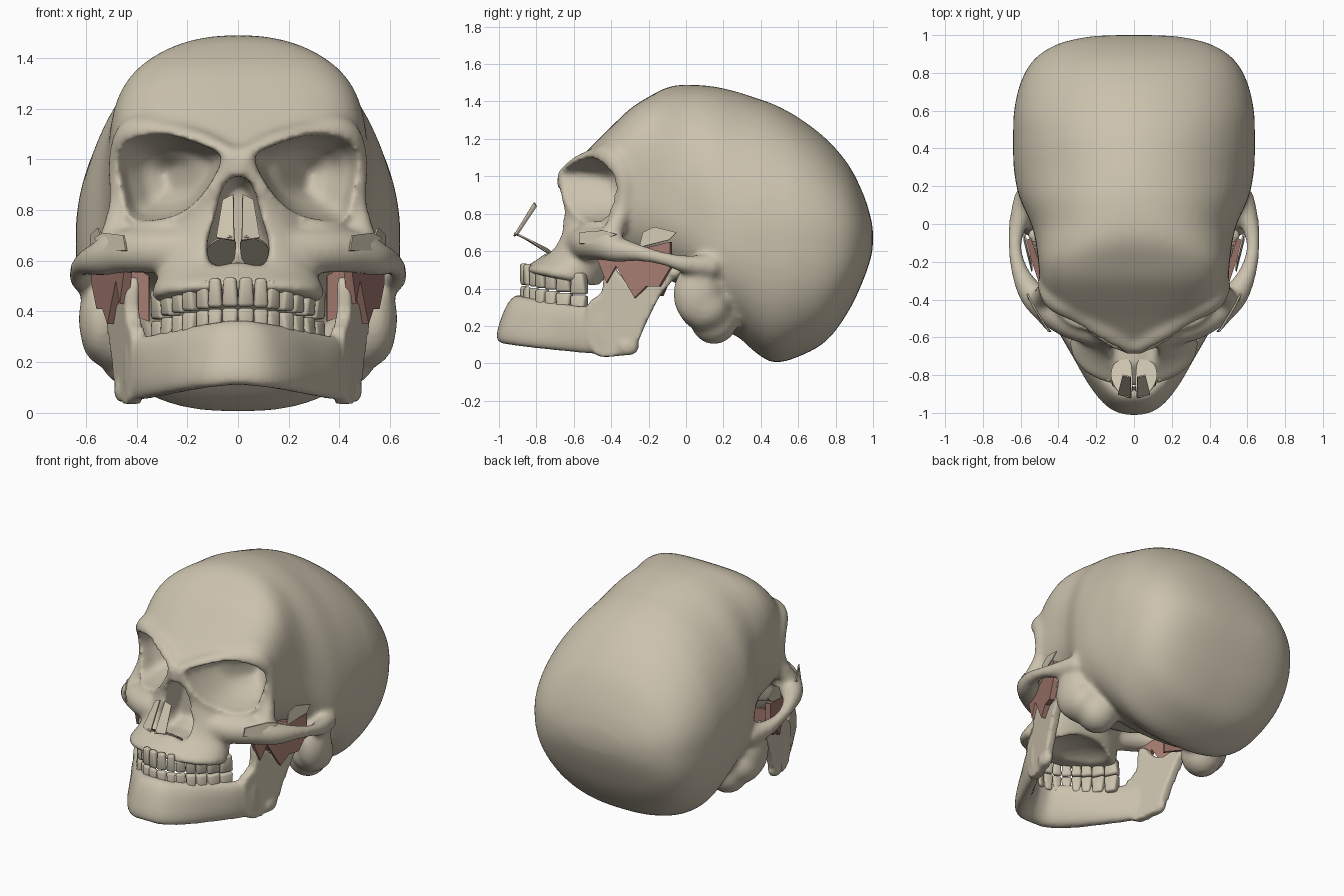
import bpy, bmesh, math
from mathutils import Vector, Matrix

cube = bpy.data.objects.get("Cube")
if cube:
    bpy.data.objects.remove(cube, do_unlink=True)


def material(name, rgb):
    m = bpy.data.materials.new(name)
    m.use_nodes = True
    m.diffuse_color = (*rgb, 1)
    m.node_tree.nodes["Principled BSDF"].inputs["Base Color"].default_value = (*rgb, 1)
    return m


BONE = material("bone", (0.60, 0.54, 0.42))
MUSCLE = material("muscle", (0.38, 0.20, 0.165))
SIDES = (1, -1)


def curve_rows(rows, steps=4, closed=False):
    """Catmull-Rom interpolation of rows of numbers."""
    n, out = len(rows), []
    pick = (lambda i: rows[i % n]) if closed else (lambda i: rows[min(max(i, 0), n - 1)])
    for i in range(n if closed else n - 1):
        a, b, c, d = (pick(i + k) for k in (-1, 0, 1, 2))
        for s in range(steps):
            t = s / steps
            out.append([q + t * (r - p) / 2 + t * t * (2 * p - 5 * q + 4 * r - e) / 2
                        + t ** 3 * (3 * q - p - 3 * r + e) / 2
                        for p, q, r, e in zip(a, b, c, d)])
    return out if closed else out + [list(rows[-1])]


def oval(n, count=40):
    """Unit superellipse points."""
    for i in range(count):
        a = math.tau * i / count
        u, v = math.cos(a), math.sin(a)
        yield (math.copysign(abs(u) ** (2 / n), u), math.copysign(abs(v) ** (2 / n), v))


def loft(bm, rings):
    loops = [[bm.verts.new(p) for p in ring] for ring in rings]
    for a, b in zip(loops, loops[1:]):
        for i in range(len(a)):
            j = (i + 1) % len(a)
            bm.faces.new((a[i], a[j], b[j], b[i]))
    bm.faces.new(loops[0][::-1])
    bm.faces.new(loops[-1])


def ball(bm, centre, radii):
    bmesh.ops.create_icosphere(bm, subdivisions=3, radius=1,
                               matrix=Matrix.Translation(centre) @ Matrix.Diagonal((*radii, 1)))


def strut(bm, points):
    """Rounded bar through (x, y, z, radius), on both sides."""
    for x, y, z, r in curve_rows(points, 6):
        for s in SIDES:
            ball(bm, (s * x, y, z), (r, r, r))


def make(name, bm, mat=BONE):
    bmesh.ops.recalc_face_normals(bm, faces=bm.faces[:])
    mesh = bpy.data.meshes.new(name)
    bm.to_mesh(mesh)
    bm.free()
    mesh.materials.append(mat)
    ob = bpy.data.objects.new(name, mesh)
    bpy.context.collection.objects.link(ob)
    return ob


def fuse(ob, cutters=(), voxel=0.014, soften=14):
    """Merge overlapping forms into one smooth surface, with hollows cut out."""
    def remesh():
        m = ob.modifiers.new("Fuse", 'REMESH')
        m.mode, m.voxel_size = 'VOXEL', voxel
    remesh()
    for c in cutters:
        m = ob.modifiers.new("Hollow", 'BOOLEAN')
        m.operation, m.solver, m.object = 'DIFFERENCE', 'EXACT', c
        c.hide_render = True
    if cutters:
        remesh()
    m = ob.modifiers.new("Soften", 'SMOOTH')
    m.factor, m.iterations = 0.5, soften
    dg = bpy.context.evaluated_depsgraph_get()
    mesh = bpy.data.meshes.new_from_object(ob.evaluated_get(dg), depsgraph=dg)
    ob.modifiers.clear()
    ob.data = mesh
    mesh.materials.clear()
    mesh.materials.append(BONE)
    for p in mesh.polygons:
        p.material_index = 0
        p.use_smooth = True
    for c in cutters:
        bpy.data.objects.remove(c, do_unlink=True)


# Braincase: rows of y, top, bottom, half width, height of widest point, upper squareness
bm = bmesh.new()
vault = [(-.67, 1.0, .86, .1, .94, 2.2), (-.6, 1.07, .75, .28, .95, 2.4), (-.5, 1.165, .65, .39, .96, 2.8),
         (-.4, 1.265, .57, .46, .95, 3.1), (-.3, 1.36, .5, .495, .93, 3.4), (-.2, 1.425, .48, .508, .92, 3.4),
         (-.1, 1.475, .45, .52, .87, 2.8), (0, 1.49, .39, .545, .8, 2.4), (.15, 1.48, .21, .61, .72, 2.15),
         (.28, 1.45, .14, .635, .7, 2), (.37, 1.42, .06, .64, .7, 2), (.47, 1.385, .005, .64, .7, 2),
         (.6, 1.315, .035, .635, .7, 2), (.75, 1.2, .12, .6, .68, 2), (.87, 1.06, .28, .53, .67, 2),
         (.95, .9, .45, .41, .67, 2), (.99, .77, .57, .25, .67, 2), (1, .7, .64, .1, .67, 2)]
rings = []
for y, top, bot, w, zc, square in curve_rows(vault):
    rings.append([(w * u, y, zc + v * (top - zc)) for u, v in oval(square, 64) if v >= 0]
                 + [(w * u, y, zc + v * (zc - bot)) for u, v in oval(2.5, 64) if v < 0])
loft(bm, rings)

# Upper jaw and nose root: rows of z, front, back, half width
upper = [(.435, -.86, -.42, .33), (.47, -.85, -.42, .34), (.53, -.78, -.4, .32),
         (.6, -.72, -.38, .29), (.7, -.68, -.35, .27), (.82, -.67, -.35, .2),
         (.95, -.69, -.4, .13), (1.02, -.66, -.4, .1)]
rings = []
for z, front, back, w in curve_rows(upper):
    mid, half = (front + back) / 2, (back - front) / 2
    rings.append([(w * u, mid + half * v, z - .2 * (mid + half * v + .6)) for u, v in oval(2.1)])
loft(bm, rings)

# Brow, outer eye rim, cheekbone and cheek arch
strut(bm, [(.03, -.635, 1.0, .055), (.15, -.565, 1.055, .06), (.28, -.47, 1.085, .07),
           (.4, -.39, 1.09, .08), (.462, -.33, .98, .052), (.465, -.34, .83, .045), (.49, -.4, .68, .06)])
strut(bm, [(.2, -.56, .64, .09), (.33, -.52, .64, .09), (.45, -.45, .635, .085), (.54, -.37, .61, .07),
           (.605, -.25, .59, .047), (.63, -.12, .56, .038), (.615, .0, .53, .05), (.575, .13, .52, .065)])
for s in SIDES:
    # Bone behind the eye sockets and ear processes
    ball(bm, (s * .24, -.36, .84), (.22, .22, .22))
    ball(bm, (s * .535, .06, .37), (.095, .13, .17))
    ball(bm, (s * .49, .1, .3), (.13, .14, .13))
    ball(bm, (s * .42, .15, .24), (.13, .13, .14))
skull = make("skull", bm)

# Eye socket hollows
socket = curve_rows([(.065, 1.0), (.15, .85), (.26, .775), (.41, .765), (.455, .86),
                     (.475, .99), (.42, 1.075), (.28, 1.095), (.13, 1.05)], 4, True)
cutters = []
for s in SIDES:
    bm = bmesh.new()
    loft(bm, [[(s * (.27 + (x - .27) * k - drift), y + .5 * (x - .27), .93 + (z - .93) * k)
               for x, z in socket]
              for y, k, drift in ((-1, 1, 0), (-.5, 1, 0), (-.4, .88, .01),
                                  (-.31, .65, .03), (-.26, .3, .05))])
    cutters.append(make("socket_hollow", bm))

# Nose opening and palate hollows
bm = bmesh.new()
half_pear = [(.055, .9), (.09, .78), (.122, .66), (.1, .58)]
pear = curve_rows([(0, .935)] + half_pear + [(0, .595)] + [(-x, z) for x, z in half_pear[::-1]], 4, True)
loft(bm, [[(x * k, y, .75 + (z - .75) * k) for x, z in pear] for y, k in ((-1.1, 1), (-.6, 1), (-.5, .75))])
cutters.append(make("nose_hollow", bm))
bm = bmesh.new()
ball(bm, (0, -.58, .4), (.23, .2, .1))
cutters.append(make("palate_hollow", bm))
fuse(skull, cutters)

# Lower jaw body: rows of x, y, bottom, top, half thickness, lean
bm = bmesh.new()
half_jaw = [(.09, -.915, .10, .36, .055, .04), (.18, -.82, .085, .345, .055, .03),
            (.27, -.69, .07, .325, .05, .015), (.36, -.55, .055, .305, .045, 0), (.42, -.43, .045, .31, .035, 0)]
jaw = curve_rows([(-r[0], *r[1:]) for r in half_jaw[::-1]] + [(0, -.935, .11, .365, .055, .045)] + half_jaw)
rings = []
for i, (x, y, zb, zt, th, lean) in enumerate(jaw):
    a, b = jaw[max(i - 1, 0)], jaw[min(i + 1, len(jaw) - 1)]
    out = Vector((b[1] - a[1], a[0] - b[0], 0)).normalized()
    rings.append([Vector((x, y, (zb + zt) / 2 + v * (zt - zb) / 2)) + out * (th * u - lean * v)
                  for u, v in oval(2.6, 24)])
loft(bm, rings)

# Rising jaw branches with hinge knobs
branch = curve_rows([(-.5, .06), (-.36, .04), (-.28, .07), (-.22, .2), (-.14, .36), (-.06, .46), (-.07, .51),
                     (-.14, .49), (-.23, .42), (-.33, .45), (-.4, .54), (-.44, .5), (-.45, .38), (-.53, .3)],
                    3, True)
for s in SIDES:
    loft(bm, [[(s * (.40 + .26 * (y + .5) + off), y, z) for y, z in branch] for off in (-.03, .03)])
    ball(bm, (s * .51, -.06, .485), (.055, .04, .035))
    ball(bm, (s * .455, -.31, .09), (.035, .06, .05))
fuse(make("lower_jaw", bm), voxel=.012, soften=7)

# Teeth spaced along the dental arch
ARCH = [Vector(p) for p in ((0, -.875), (.1, -.845), (.19, -.76), (.26, -.66), (.335, -.5))]
WIDTHS = (.065, .058, .063, .063, .07, .085, .09)


def along(d):
    for a, b in zip(ARCH, ARCH[1:]):
        seg = (b - a).length
        if d <= seg:
            break
        d -= seg
    return a + (b - a) * (d / seg), (b - a).normalized()


def teeth(name, up):
    bm = bmesh.new()
    for s in SIDES:
        d = 0
        for i, w in enumerate(WIDTHS):
            p, t = along(d + w / 2)
            d += w
            depth = .04 if i < 3 else .075
            bite = .42 - .17 * (p.y + .87)
            tooth = bmesh.ops.create_cube(bm, size=1)["verts"]
            spin = Matrix.Rotation(math.atan2(t.y, s * t.x), 4, 'Z')
            for v in tooth:
                tip = (v.co.z < 0) == up
                v.co.x *= w * (1.02 if tip else .75)
                v.co.y *= depth * (.75 if tip else 1)
                v.co.z *= .115
            bmesh.ops.transform(bm, verts=tooth, matrix=Matrix.Translation(
                (s * p.x, p.y, bite + (.0575 if up else -.064))) @ spin)
    bmesh.ops.bevel(bm, geom=bm.edges[:], offset=.013, segments=2, profile=.5, affect='EDGES')
    ob = make(name, bm)
    for o in bpy.context.selected_objects:
        o.select_set(False)
    ob.select_set(True)
    bpy.context.view_layer.objects.active = ob
    bpy.ops.object.shade_smooth_by_angle(angle=math.radians(60))


teeth("upper_teeth", True)
teeth("lower_teeth", False)


def plates(name, points, mat=BONE, thick=.008):
    """A pair of thin sheets mirrored across the middle."""
    for s, side in zip(SIDES, ("left_", "right_")):
        bm = bmesh.new()
        bm.faces.new([bm.verts.new((s * x, y, z)) for x, y, z in points])
        ob = make(side + name, bm, mat)
        m = ob.modifiers.new("Thickness", 'SOLIDIFY')
        m.thickness, m.offset = thick, 0


# Nose sheets, cheek flakes and jaw muscle
plates("nose_bridge_sheet", [(.018, -.81, .86), (.06, -.80, .84), (.085, -.9, .69), (.015, -.92, .68)])
plates("nose_base_sheet", curve_rows([(.015, -.91, .69), (.08, -.89, .685), (.12, -.82, .65),
                                      (.11, -.75, .6), (.06, -.72, .58), (.015, -.74, .61)], 3, True))
plates("cheek_flake", [(.44, -.57, .64), (.45, -.57, .7), (.53, -.44, .71), (.565, -.37, .69), (.53, -.48, .64)])
plates("temple_flake", [(.54, -.25, .62), (.54, -.23, .7), (.55, -.17, .73), (.58, -.05, .7), (.58, -.09, .66)])
strip = [(-.47, .56), (-.42, .43), (-.37, .52), (-.27, .35), (-.21, .41), (-.14, .41), (-.08, .51),
         (-.08, .65), (-.2, .62)]
plates("jaw_muscle", [(.565 + .33 * (y + .07), y, z) for y, z in strip], MUSCLE, .035)
plates("inner_muscle", [(.35, -.13, .56), (.54, -.1, .6), (.53, -.1, .43), (.35, -.13, .36)], MUSCLE, .02)
